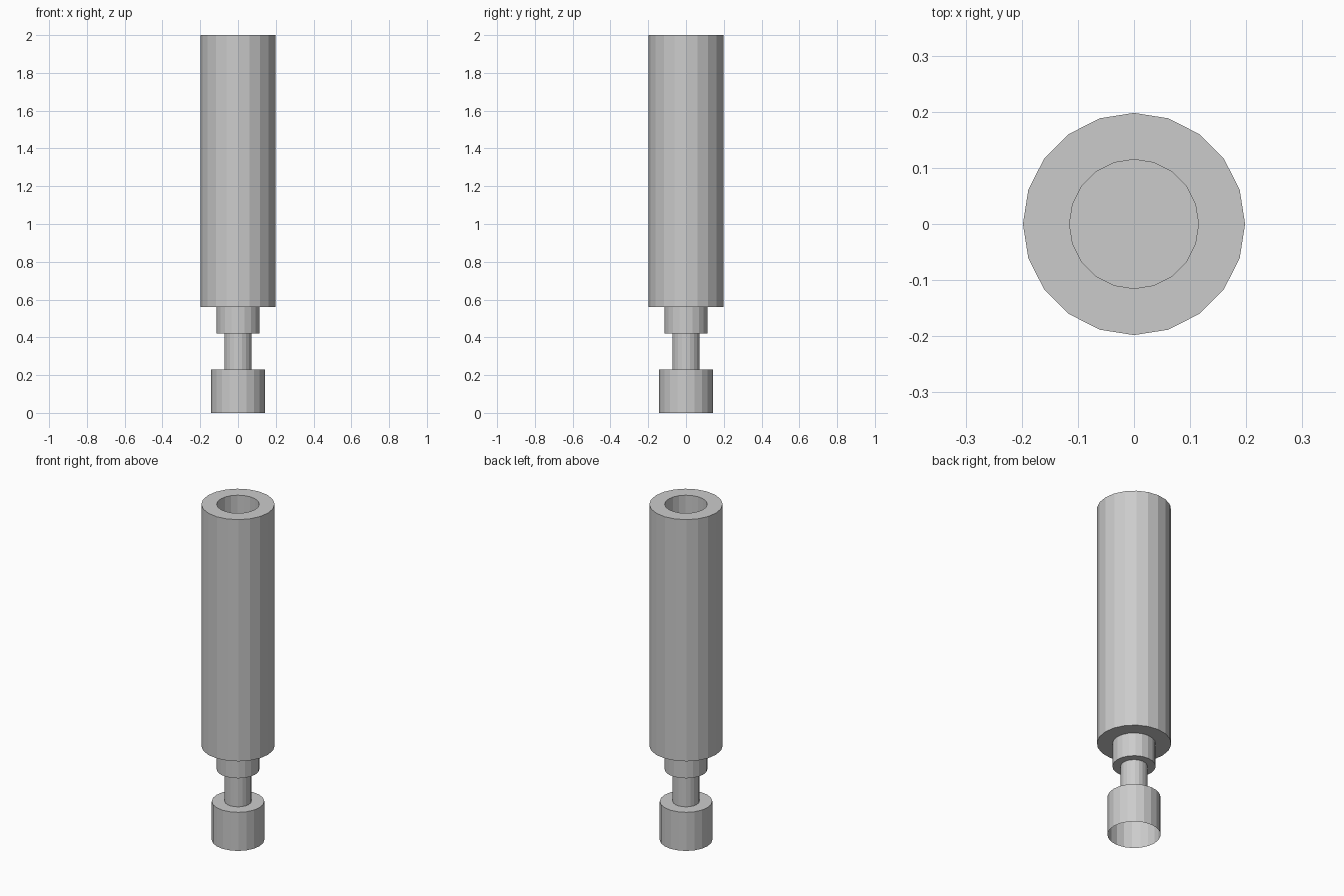
import bpy
import bmesh
from math import cos, sin, tau

SIDES = 20

default = bpy.data.objects.get("Cube")
if default:
    bpy.data.objects.remove(default, do_unlink=True)

# Single plain grey finish
grey = bpy.data.materials.new("light_grey")
grey.use_nodes = True
colour = (0.6, 0.6, 0.6, 1.0)
grey.diffuse_color = colour
grey.node_tree.nodes["Principled BSDF"].inputs["Base Color"].default_value = colour


def turned_part(name, profile, cap_end=False):
    """Revolve (radius, height) points, listed with the outside on the right."""
    bm = bmesh.new()
    rings = [[bm.verts.new((r * cos(tau * i / SIDES), r * sin(tau * i / SIDES), z))
              for i in range(SIDES)] for r, z in profile]
    for low, high in zip(rings, rings[1:]):
        for i in range(SIDES):
            j = (i + 1) % SIDES
            bm.faces.new((low[i], low[j], high[j], high[i]))
    if cap_end:
        bm.faces.new(rings[-1])
    mesh = bpy.data.meshes.new(name)
    bm.to_mesh(mesh)
    bm.free()
    mesh.materials.append(grey)
    obj = bpy.data.objects.new(name, mesh)
    bpy.context.collection.objects.link(obj)
    return obj


# Hollow foot, open underneath, closing in to the neck
turned_part("foot", [(0.142, 0), (0.142, 0.23), (0.072, 0.23)])

# Narrow neck
turned_part("neck", [(0.072, 0.23), (0.072, 0.42)])

# Stepped collar below the barrel
turned_part("collar", [(0.072, 0.42), (0.115, 0.42), (0.115, 0.56)])

# Thick barrel with a deep blind bore in its top
turned_part("barrel", [(0.115, 0.56), (0.198, 0.56), (0.198, 2.0),
                       (0.115, 2.0), (0.115, 0.57)], cap_end=True)
